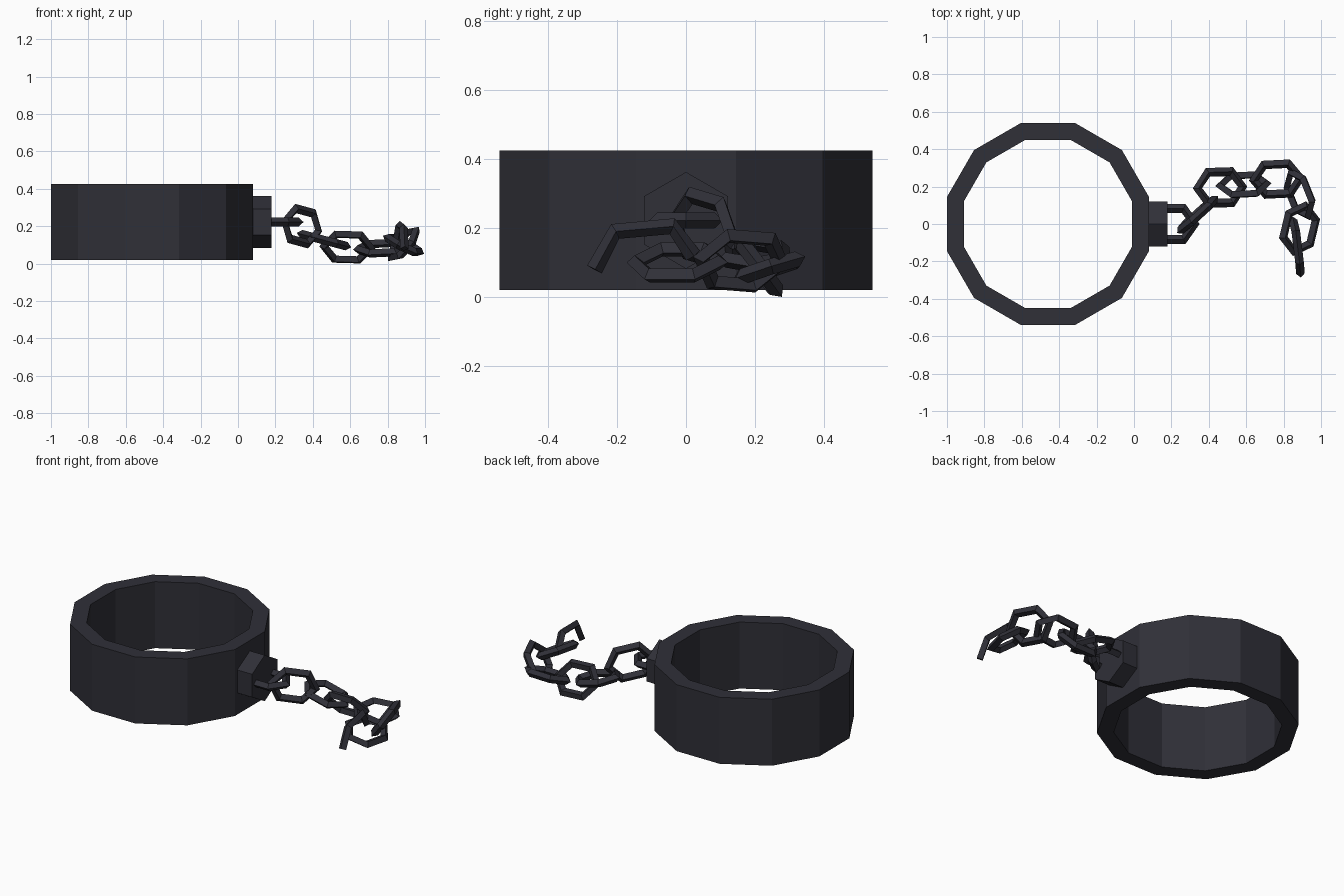
import bpy, bmesh
from math import cos, pi, radians
from mathutils import Vector, Matrix

cube = bpy.data.objects.get("Cube")
if cube:
    bpy.data.objects.remove(cube)

iron = bpy.data.materials.new("dark_iron")
iron.use_nodes = True
color = (0.029, 0.029, 0.039, 1)
iron.diffuse_color = color
iron.node_tree.nodes["Principled BSDF"].inputs["Base Color"].default_value = color


def finish(name, bm):
    bmesh.ops.recalc_face_normals(bm, faces=bm.faces)
    mesh = bpy.data.meshes.new(name)
    bm.to_mesh(mesh)
    bm.free()
    mesh.materials.append(iron)
    obj = bpy.data.objects.new(name, mesh)
    bpy.context.collection.objects.link(obj)
    return obj


def bar(name, path, normal, closed, r=0.023):
    """Sweep a diamond section along a planar path with mitred corners."""
    bm = bmesh.new()
    pts = [Vector(p) for p in path]
    n = len(pts)
    rings = []
    for i, p in enumerate(pts):
        before = pts[i - 1] if closed or i else p
        after = pts[(i + 1) % n] if closed or i < n - 1 else p
        tangent = (after - before).normalized()
        side = normal.cross(tangent).normalized()
        up = tangent.cross(side)
        miter = r * (1.12 if closed else 1.05)
        rings.append([bm.verts.new(p + o) for o in
                      (side * miter, up * r, -side * miter, -up * r)])
    for i in range(n if closed else n - 1):
        a, b = rings[i], rings[(i + 1) % n]
        for j in range(4):
            k = (j + 1) % 4
            bm.faces.new((a[j], a[k], b[k], b[j]))
    if not closed:
        bm.faces.new(rings[0])
        bm.faces.new(rings[-1])
    return finish(name, bm)


def link(name, center, long_dir, wide_dir):
    """Stretched six-sided chain link."""
    c = Vector(center)
    u = Vector(long_dir).normalized()
    w = Vector(wide_dir)
    w = (w - u * w.dot(u)).normalized()
    shape = [(0.125, 0), (0.065, 0.083), (-0.065, 0.083),
             (-0.125, 0), (-0.065, -0.083), (0.065, -0.083)]
    bar(name, [c + u * a + w * b for a, b in shape], u.cross(w), True)


# Cuff: twelve-sided band with flat sides facing the axes
bm = bmesh.new()
bands = []
for apothem, z in ((0.54, 0.02), (0.54, 0.425), (0.45, 0.425), (0.45, 0.02)):
    radius = apothem / cos(pi / 12)
    bands.append([bm.verts.new(Matrix.Rotation(radians(15 + 30 * i), 3, 'Z')
                               @ Vector((radius, 0, z)) + Vector((-0.46, 0, 0)))
                  for i in range(12)])
for s in range(4):
    a, b = bands[s], bands[(s + 1) % 4]
    for i in range(12):
        j = (i + 1) % 12
        bm.faces.new((a[i], a[j], b[j], b[i]))
finish("cuff_band", bm)

# Hexagonal stud holding the chain
bm = bmesh.new()
bmesh.ops.create_cone(bm, cap_ends=True, segments=6, radius1=0.14, radius2=0.14, depth=0.12,
                      matrix=Matrix.Translation((0.12, 0, 0.222))
                      @ Matrix.Rotation(pi / 2, 4, 'Y') @ Matrix.Rotation(pi / 2, 4, 'Z'))
finish("chain_stud", bm)

# Chain links: centre, long direction, wide direction
chain = [
    ((0.20, 0.00, 0.222), (1, 0, 0), (0, 1, 0)),
    ((0.34, 0.05, 0.20), (0.22, 0.20, -0.06), (0.1, 0, 1)),
    ((0.46, 0.195, 0.125), (0.30, 0.01, -0.08), (0, 1, 0)),
    ((0.585, 0.21, 0.088), (1, 0.05, -0.03), (0, -0.6, 0.8)),
    ((0.765, 0.24, 0.082), (1, 0.05, 0.05), (0, 0.95, 0.3)),
    ((0.885, 0.16, 0.105), (0.10, -0.25, 0.02), (0.5, 0.2, 0.75)),
    ((0.885, -0.025, 0.10), (-0.06, -0.25, 0.0), (0.9, 0, -0.45)),
]
for number, pose in enumerate(chain, 1):
    link(f"chain_link_{number}", *pose)

# Broken end link
hook = [(0.89, -0.265, 0.08), (0.885, -0.205, 0.19), (0.865, -0.04, 0.205), (0.85, 0.02, 0.12)]
bar("broken_link", hook, Vector((1, 0.1, 0)).normalized(), False)
